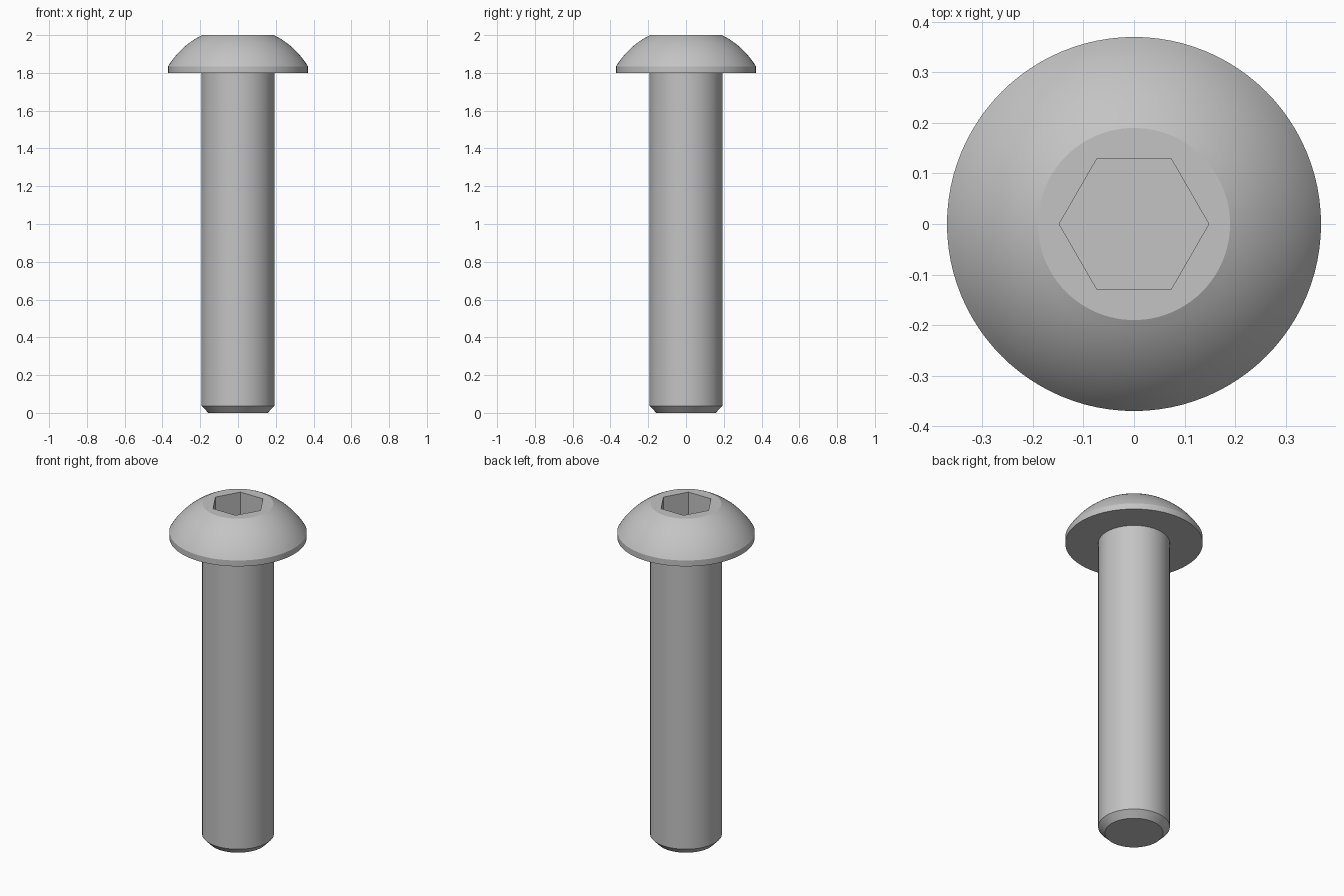
import bpy, bmesh
from math import sin, cos, pi, radians, atan2, hypot

cube = bpy.data.objects.get("Cube")
if cube:
    bpy.data.objects.remove(cube, do_unlink=True)

SEGMENTS = 96
SHANK_R, CHAMFER_R, CHAMFER_H = 0.193, 0.157, 0.037
HEAD_R, HEAD_Z, RIM_Z, TOP_R, TOP_Z = 0.37, 1.8, 1.835, 0.19, 2.0
SOCKET_R, SOCKET_DEPTH = 0.148, 0.15

steel = bpy.data.materials.new("steel_grey")
steel.use_nodes = True
colour = (0.55, 0.55, 0.55, 1)
steel.diffuse_color = colour
steel.node_tree.nodes["Principled BSDF"].inputs["Base Color"].default_value = colour


def make_object(name, bm):
    bmesh.ops.recalc_face_normals(bm, faces=bm.faces)
    mesh = bpy.data.meshes.new(name)
    bm.to_mesh(mesh)
    bm.free()
    mesh.materials.append(steel)
    obj = bpy.data.objects.new(name, mesh)
    bpy.context.collection.objects.link(obj)
    return obj


def lathe(name, profile, sides):
    """Turn a (radius, height) profile into a closed solid with flat end caps."""
    bm = bmesh.new()
    rings = [[bm.verts.new((r * cos(2 * pi * i / sides), r * sin(2 * pi * i / sides), z))
              for i in range(sides)] for r, z in profile]
    for low, high in zip(rings, rings[1:]):
        for i in range(sides):
            j = (i + 1) % sides
            bm.faces.new((low[i], low[j], high[j], high[i]))
    bm.faces.new(rings[0])
    bm.faces.new(rings[-1])
    return make_object(name, bm)


# Domed head: an arc centred on the axis, from the rim to the flat top
centre_z = (HEAD_R**2 + RIM_Z**2 - TOP_R**2 - TOP_Z**2) / (2 * (RIM_Z - TOP_Z))
dome_r = hypot(HEAD_R, RIM_Z - centre_z)
start = atan2(RIM_Z - centre_z, HEAD_R)
end = atan2(TOP_Z - centre_z, TOP_R)
STEPS = 12
angles = [start + (end - start) * i / STEPS for i in range(STEPS + 1)]
dome = [(dome_r * cos(a), centre_z + dome_r * sin(a)) for a in angles]

# Bolt: chamfered tip, shank, underside of the head, rim and dome
bolt = lathe("button_head_bolt",
             [(CHAMFER_R, 0), (SHANK_R, CHAMFER_H), (SHANK_R, HEAD_Z),
              (HEAD_R, HEAD_Z)] + dome, SEGMENTS)

# Hexagonal socket cut into the head
cutter = lathe("socket_cutter",
               [(SOCKET_R, TOP_Z - SOCKET_DEPTH), (SOCKET_R, TOP_Z + 0.1)], 6)
cutter.hide_render = True
cut = bolt.modifiers.new("hex_socket", 'BOOLEAN')
cut.operation = 'DIFFERENCE'
cut.solver = 'EXACT'
cut.object = cutter

bpy.ops.object.select_all(action='DESELECT')
bolt.select_set(True)
bpy.context.view_layer.objects.active = bolt
bpy.ops.object.modifier_apply(modifier=cut.name)
bpy.data.objects.remove(cutter, do_unlink=True)

# Smooth round surfaces, sharp edges at the rim, chamfer and socket
bpy.ops.object.shade_smooth_by_angle(angle=radians(25))
